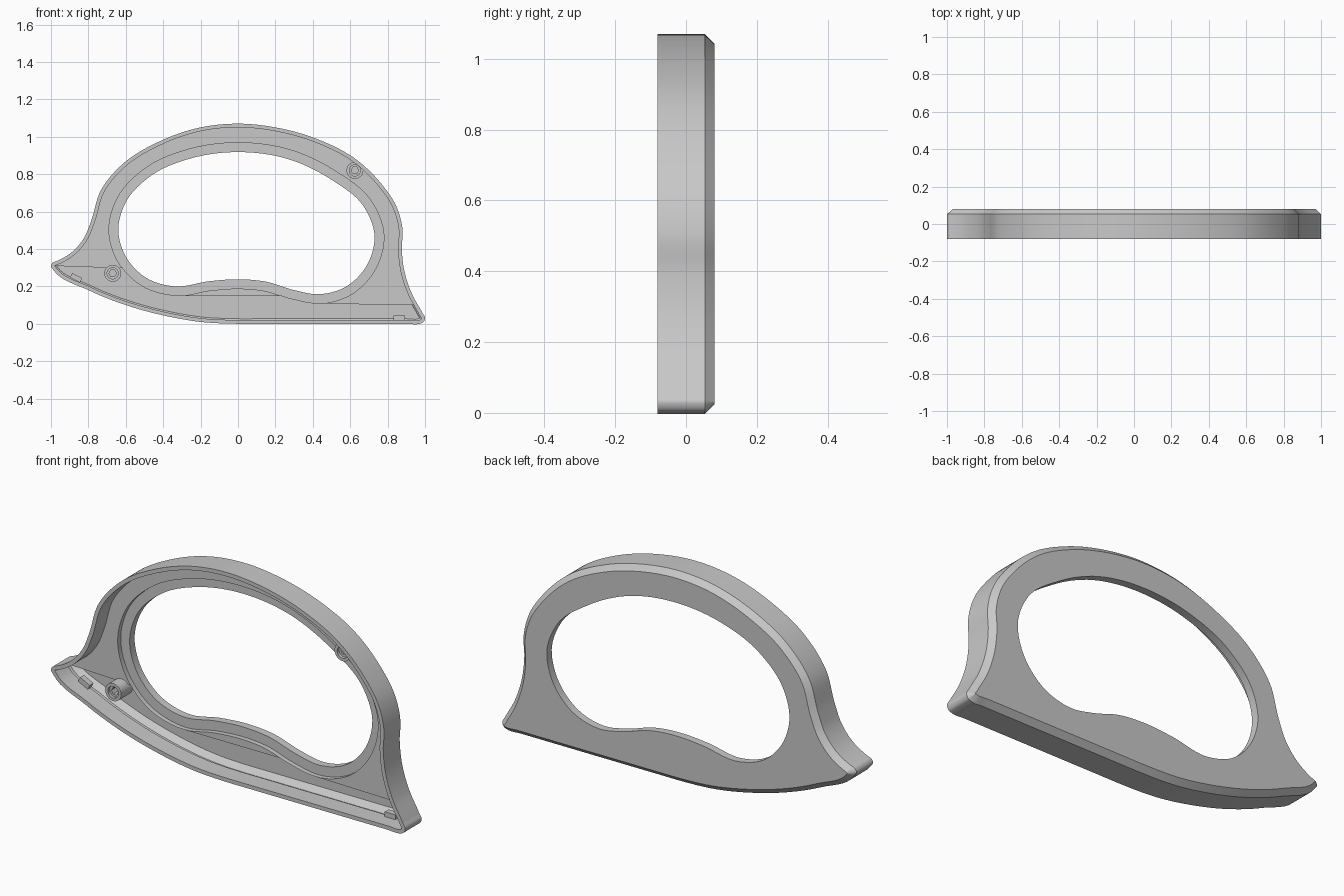
import bpy, bmesh, math
from mathutils import Vector, Matrix
from mathutils.geometry import tessellate_polygon

old = bpy.data.objects.get("Cube")
if old:
    bpy.data.objects.remove(old, do_unlink=True)

grey = bpy.data.materials.new("plain grey")
grey.use_nodes = True
COLOR = (0.58, 0.58, 0.58, 1)
grey.diffuse_color = COLOR
grey.node_tree.nodes["Principled BSDF"].inputs["Base Color"].default_value = COLOR

FRONT, BACK, BEVEL, WALL = -0.08, 0.08, 0.027, 0.02
FLOOR, LEDGE = 0.015, 0.04


def smooth_loop(points, steps=8):
    """Closed smooth curve through the points, in the x-z plane."""
    pts = [Vector(p) for p in points]
    n = len(pts)
    gap = [(pts[(i + 1) % n] - pts[i]).length for i in range(n)]
    slope = [(pts[(i + 1) % n] - pts[i]) / gap[i] for i in range(n)]
    tan = [(slope[i - 1] * gap[i] + slope[i] * gap[i - 1]) / (gap[i] + gap[i - 1])
           for i in range(n)]
    out = []
    for i in range(n):
        j = (i + 1) % n
        for k in range(steps):
            t = k / steps
            a = (1 + 2 * t) * (1 - t) ** 2
            b = t * (1 - t) ** 2 * gap[i]
            c = t * t * (t - 1) * gap[i]
            out.append(pts[i] * a + tan[i] * b + pts[j] * (1 - a) + tan[j] * c)
    return out


def offset(loop, dist):
    """Move a counter-clockwise loop outward; pull folded points together."""
    n = len(loop)
    moved = []
    for i in range(n):
        d = (loop[(i + 1) % n] - loop[i - 1]).normalized()
        moved.append(loop[i] + Vector((d.y, -d.x)) * dist)
    good = [p for p in moved
            if min((p - q).length for q in loop) > abs(dist) * 0.97]
    return [min(good, key=lambda g: (g - p).length) for p in moved]


def bridge(bm, rings):
    """Join successive (loop, y) rings with quads; return the vertex rings."""
    made = [[bm.verts.new((p.x, y, p.y)) for p in loop] for loop, y in rings]
    for a, b in zip(made, made[1:]):
        for i in range(len(a)):
            j = (i + 1) % len(a)
            bm.faces.new((a[i], a[j], b[j], b[i]))
    return made


def fill_between(bm, rim, opening):
    """Flat face between an outer ring and the ring of an opening."""
    loops = [[v for i, v in enumerate(ring) if (v.co - ring[i - 1].co).length > 1e-5]
             for ring in (rim, opening)]
    verts = loops[0] + loops[1]
    flat = [[Vector((v.co.x, v.co.z, 0)) for v in loop] for loop in loops]
    for tri in tessellate_polygon(flat):
        if len(set(tri)) == 3:
            bm.faces.new([verts[i] for i in tri])


def finish(bm, name):
    bmesh.ops.recalc_face_normals(bm, faces=bm.faces)
    mesh = bpy.data.meshes.new(name)
    bm.to_mesh(mesh)
    bm.free()
    mesh.materials.append(grey)
    ob = bpy.data.objects.new(name, mesh)
    bpy.context.collection.objects.link(ob)
    bpy.ops.object.select_all(action='DESELECT')
    ob.select_set(True)
    bpy.context.view_layer.objects.active = ob
    bpy.ops.object.shade_smooth_by_angle(angle=math.radians(30))


# Outline of the handle and of its grip opening
outer = smooth_loop([
    (0, 0), (.1, 0), (.9, 0), (.97, 0), (.99, .008), (1, .03), (.985, .06),
    (.93, .16), (.89, .28), (.876, .4), (.88, .5), (.85, .62), (.765, .75),
    (.63, .88), (.43, .985), (.2, 1.05), (0, 1.07), (-.2, 1.05), (-.42, .975),
    (-.61, .86), (-.735, .71), (-.785, .55), (-.82, .465), (-.88, .39),
    (-.97, .335), (-.99, .327), (-1, .31), (-.985, .285), (-.8, .18),
    (-.6, .1), (-.4, .045), (-.2, .01)])
hole = smooth_loop([
    (0, .238), (.15, .225), (.3, .18), (.43, .158), (.58, .2), (.69, .315),
    (.73, .47), (.67, .63), (.5, .77), (.27, .88), (0, .918), (-.25, .885),
    (-.46, .795), (-.6, .65), (-.64, .5), (-.6, .36), (-.49, .245),
    (-.34, .2), (-.15, .228)])

# Shell: hollow, open at the front, bevelled behind, with a ledge at the grip
inner = offset(outer, -WALL)
rebate = offset(hole, 0.05)
bm = bmesh.new()
body = bridge(bm, [(inner, FLOOR), (inner, FRONT), (outer, FRONT),
                   (outer, BACK - BEVEL), (offset(outer, -BEVEL), BACK)])
grip = bridge(bm, [(rebate, FLOOR), (rebate, LEDGE), (hole, LEDGE), (hole, BACK)])
for end in (0, -1):
    fill_between(bm, body[end], grip[end])
bmesh.ops.remove_doubles(bm, verts=bm.verts, dist=1e-5)
finish(bm, "handle_shell")


# Screw bosses with a round recess and a hexagonal socket
def ring(x, z, r, sides=0):
    pts = []
    for i in range(24):
        a = math.tau * i / 24
        k = r
        if sides:
            half = math.pi / sides
            k = r * math.cos(half) / math.cos(a % (2 * half) - half)
        pts.append(Vector((x + k * math.cos(a), z + k * math.sin(a))))
    return pts


for name, x, z in (("lower_boss", -.67, .27), ("upper_boss", .625, .82)):
    bm = bmesh.new()
    rim, cup, hexa = ring(x, z, .045), ring(x, z, .03), ring(x, z, .02, 6)
    rings = bridge(bm, [(rim, LEDGE + .005), (rim, -.05), (cup, -.05),
                        (cup, -.035), (hexa, -.035), (hexa, .005)])
    bm.faces.new(rings[-1])
    bm.faces.new(rings[0])
    finish(bm, name)

# Small locating tabs low on the floor beside the lower wall
for name, x, z, turn in (("left_tab", .862, .032, 0), ("right_tab", -.866, .246, 27)):
    bm = bmesh.new()
    place = (Matrix.Translation((x, FLOOR - .005, z))
             @ Matrix.Rotation(math.radians(turn), 4, 'Y')
             @ Matrix.Diagonal((.06, .03, .026, 1)))
    bmesh.ops.create_cube(bm, size=1, matrix=place)
    finish(bm, name)
